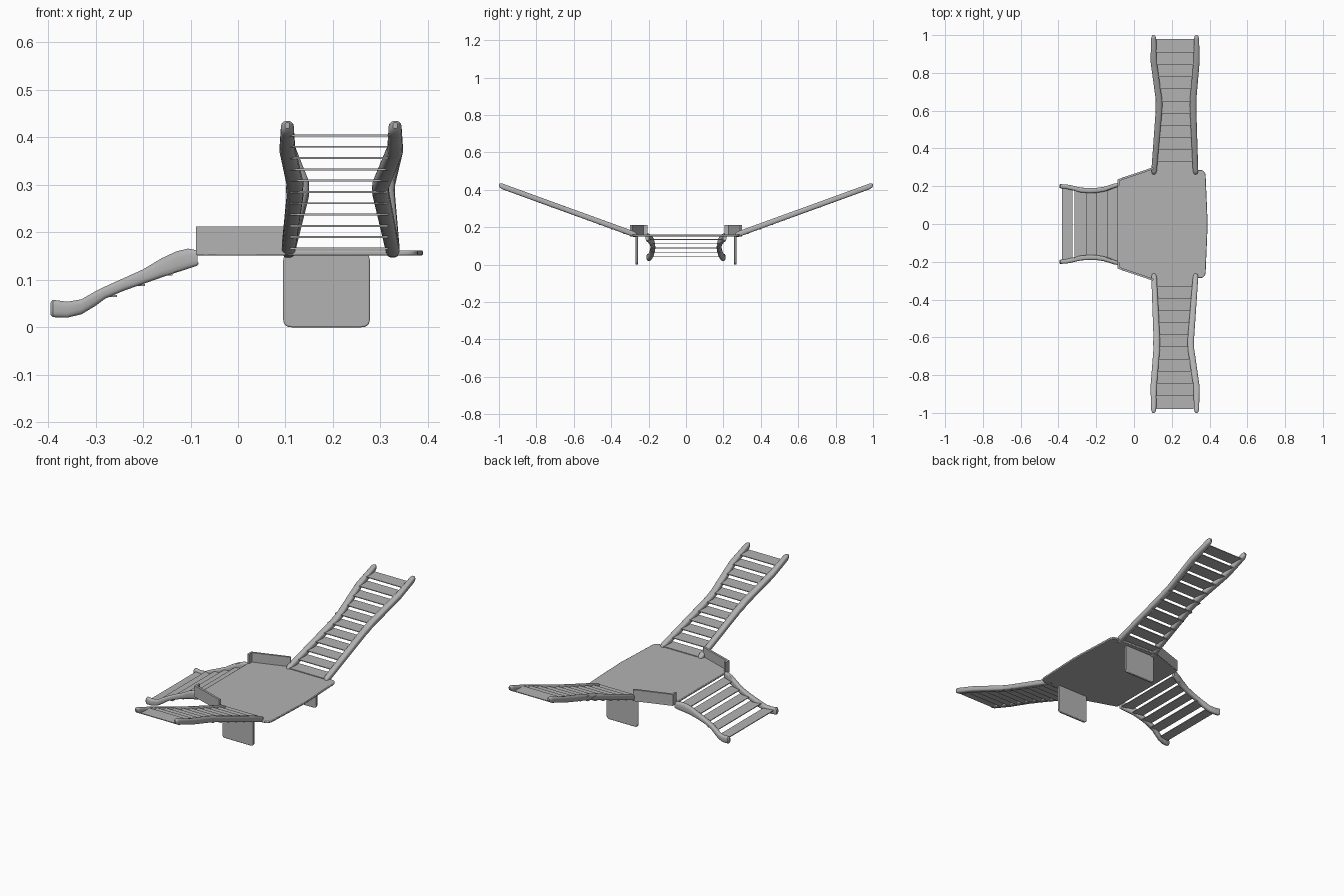
import bpy, bmesh, math
from mathutils import Vector

if "Cube" in bpy.data.objects:
    bpy.data.objects.remove(bpy.data.objects["Cube"])

grey = bpy.data.materials.new("plain grey")
grey.diffuse_color = (0.45, 0.45, 0.45, 1)
grey.use_nodes = True
grey.node_tree.nodes["Principled BSDF"].inputs["Base Color"].default_value = grey.diffuse_color


def finish(name, bm, bevel=0.0, segments=3):
    """Turn a bmesh into a named, bevelled, smooth-by-angle object."""
    bmesh.ops.recalc_face_normals(bm, faces=bm.faces)
    me = bpy.data.meshes.new(name)
    bm.to_mesh(me)
    bm.free()
    me.materials.append(grey)
    ob = bpy.data.objects.new(name, me)
    bpy.context.collection.objects.link(ob)
    if bevel:
        mod = ob.modifiers.new("soft edges", 'BEVEL')
        mod.width, mod.segments = bevel, segments
    bpy.ops.object.select_all(action='DESELECT')
    bpy.context.view_layer.objects.active = ob
    ob.select_set(True)
    bpy.ops.object.shade_smooth_by_angle(angle=math.radians(35))
    return ob


def prism(name, pts, offset, bevel=0.0):
    """Extrude a planar outline by an offset vector."""
    bm = bmesh.new()
    f = bm.faces.new([bm.verts.new(p) for p in pts])
    ext = bmesh.ops.extrude_face_region(bm, geom=[f])
    moved = [v for v in ext["geom"] if isinstance(v, bmesh.types.BMVert)]
    bmesh.ops.translate(bm, verts=moved, vec=Vector(offset))
    return finish(name, bm, bevel, 2)


def round_corners(pts, r, n=5):
    """Round every corner of a 2D outline."""
    out = []
    for i, p in enumerate(pts):
        p = Vector(p)
        a = p + (Vector(pts[i - 1]) - p).normalized() * r
        b = p + (Vector(pts[(i + 1) % len(pts)]) - p).normalized() * r
        for k in range(n + 1):
            t = k / n
            out.append(a * (1 - t) ** 2 + p * 2 * t * (1 - t) + b * t * t)
    return out


def rail(name, stations, along_y, n=16):
    """Loft a rounded section through (along, lateral, z low, z high, half width)."""
    bm = bmesh.new()
    rings = []
    for a, lat, lo, hi, hw in stations:
        ring = []
        for k in range(n):
            t = 2 * math.pi * (k + 0.5) / n
            c, s = math.cos(t), math.sin(t)
            w = lat + hw * math.copysign(abs(c) ** 0.65, c)
            z = (lo + hi) / 2 + (hi - lo) / 2 * math.copysign(abs(s) ** 0.65, s)
            ring.append(bm.verts.new((w, a, z) if along_y else (a, w, z)))
        rings.append(ring)
    for r0, r1 in zip(rings, rings[1:]):
        for k in range(n):
            bm.faces.new((r0[k], r0[(k + 1) % n], r1[(k + 1) % n], r1[k]))
    bm.faces.new(rings[0])
    bm.faces.new(rings[-1])
    return finish(name, bm)


def tread(name, x0, x1, y0, y1, z, th=0.004):
    pts = [(x0, y0, z - th / 2), (x1, y0, z - th / 2),
           (x1, y1, z - th / 2), (x0, y1, z - th / 2)]
    return prism(name, pts, (0, 0, th))


# platform deck
deck = [(-0.088, -0.237), (0.1, -0.297), (0.378, -0.285), (0.39, 0),
        (0.378, 0.285), (0.1, 0.297), (-0.088, 0.237)]
deck = round_corners(deck, 0.03)
prism("platform", [(p.x, p.y, 0.151) for p in deck], (0, 0, 0.011), 0.003)

for side, s in (("front", -1), ("back", 1)):
    # support panel under the deck
    leg = round_corners([(0.095, 0), (0.278, 0), (0.278, 0.157), (0.095, 0.157)], 0.018)
    prism(side + "_leg_panel", [(p.x, s * 0.257, p.y) for p in leg],
          (0, s * 0.012, 0), 0.003)

    # angled guard wall with a short return at the entrance
    wall = [(-0.088, 0.205), (-0.088, 0.236), (0.1, 0.3),
            (0.104, 0.29), (-0.078, 0.228), (-0.078, 0.205)]
    prism(side + "_guard_wall", [(x, s * y, 0.152) for x, y in wall], (0, 0, 0.06))

    # rising stair rails, narrowing at the middle
    shift = 0.0 if s > 0 else -0.013
    lats = {"left": (0.106, 0.132, 0.104), "right": (0.326, 0.313, 0.331)}
    for lr, (near, mid, far) in lats.items():
        keys = [(0.262, near, 0.4, 0.35), (0.267, near, 0.8, 0.75), (0.28, near, 1, 1),
                (0.60, mid + shift * 0.9, 1, 1.2), (0.63, mid + shift, 1, 1.25),
                (0.66, mid + shift * 0.9, 1, 1.2),
                (0.86, far, 1, 1.15), (0.98, far, 1, 0.95),
                (0.993, far, 0.8, 0.75), (1.0, far, 0.4, 0.35)]
        st = []
        for y, lat, h, w in keys:
            zc = 0.16 + 0.363 * (y - 0.27)
            st.append((s * y, lat, zc - 0.0155 * h, zc + 0.0155 * h, 0.0145 * w))
        rail(f"{side}_stair_{lr}_rail", st, True)

    # stair treads
    for i in range(11):
        y = 0.943 - 0.0643 * i
        tread(f"{side}_stair_tread_{i + 1}", 0.113 + shift * 0.3, 0.32 + shift * 0.3,
              s * (y - 0.036), s * (y + 0.036), 0.404 - 0.0238 * i)

    # curved rail of the short entrance steps
    entry = [(-0.395, 0.200, 0.026, 0.052, 0.007), (-0.390, 0.200, 0.021, 0.058, 0.011),
             (-0.36, 0.198, 0.020, 0.054, 0.012), (-0.33, 0.192, 0.027, 0.059, 0.0125),
             (-0.30, 0.184, 0.045, 0.076, 0.013), (-0.28, 0.180, 0.060, 0.086, 0.013),
             (-0.24, 0.177, 0.077, 0.104, 0.013), (-0.20, 0.178, 0.091, 0.122, 0.013),
             (-0.16, 0.184, 0.105, 0.146, 0.013), (-0.13, 0.193, 0.115, 0.160, 0.013),
             (-0.105, 0.202, 0.123, 0.166, 0.012), (-0.085, 0.207, 0.130, 0.162, 0.010)]
    rail(side + "_entry_rail", [(x, s * y, a, b, w) for x, y, a, b, w in entry], False)

# entrance treads
for i, (x0, x1) in enumerate([(-0.38, -0.325), (-0.315, -0.255), (-0.254, -0.196),
                              (-0.198, -0.138), (-0.142, -0.083)]):
    w = (0.195, 0.183, 0.176, 0.178, 0.195)[i]
    tread(f"entry_tread_{i + 1}", x0, x1, -w, w, 0.043 + 0.0228 * i)
